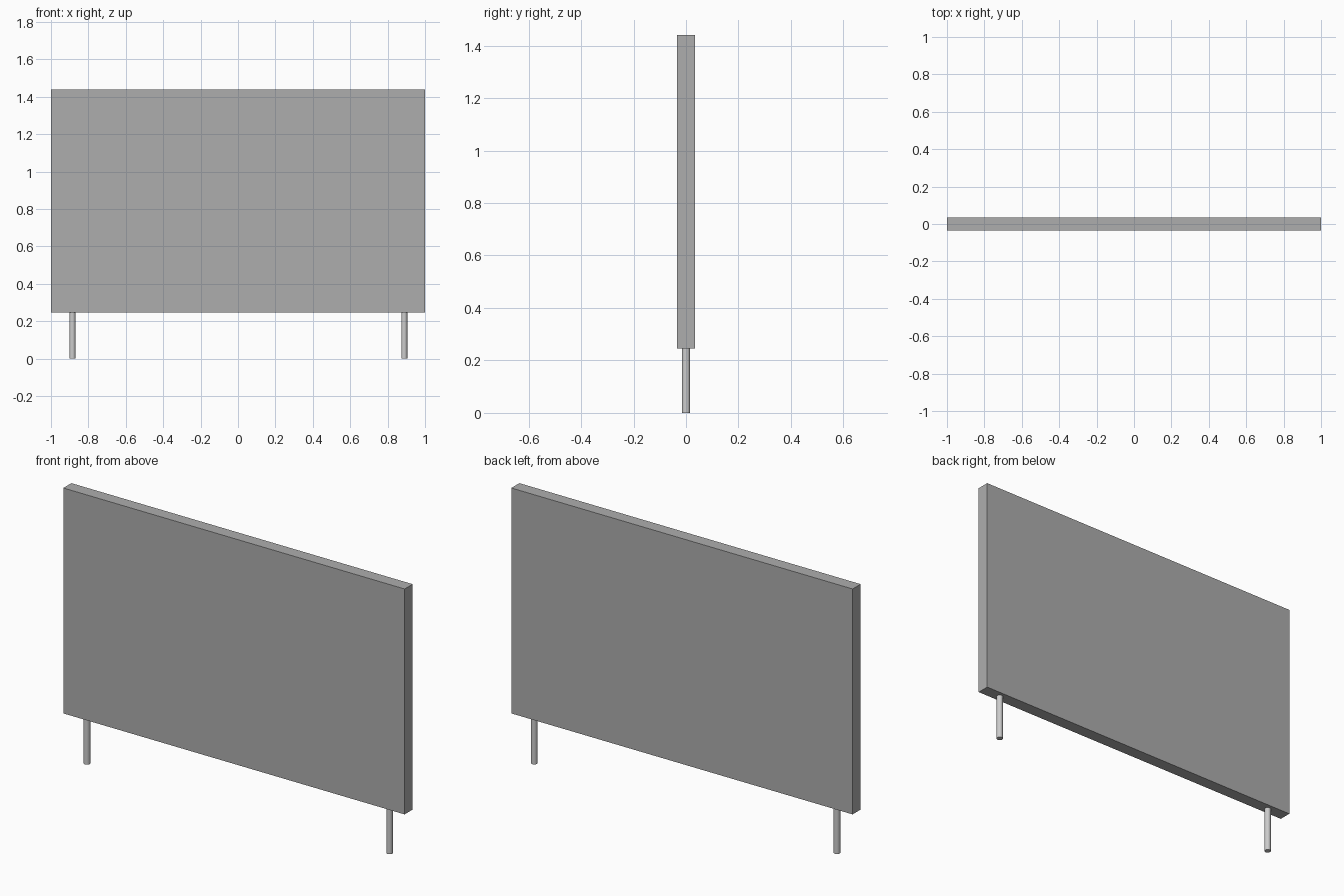
import bpy

if "Cube" in bpy.data.objects:
    bpy.data.objects.remove(bpy.data.objects["Cube"])

PANEL_BOTTOM, PANEL_TOP = 0.246, 1.440
THICKNESS = 0.067
LEG_X, LEG_SHIFT, LEG_RADIUS = 0.887, 0.002, 0.016

# Flat rectangular board in darker grey
bpy.ops.mesh.primitive_cube_add(size=1, location=(0, 0, (PANEL_BOTTOM + PANEL_TOP) / 2))
panel = bpy.context.object
panel.name = "panel"
panel.scale = (2.0, THICKNESS, PANEL_TOP - PANEL_BOTTOM)
bpy.ops.object.transform_apply(location=False, rotation=False, scale=True)
dark_grey = bpy.data.materials.new("dark_grey")
dark_grey.diffuse_color = (0.42, 0.42, 0.42, 1)
dark_grey.use_nodes = True
dark_grey.node_tree.nodes["Principled BSDF"].inputs["Base Color"].default_value = dark_grey.diffuse_color
panel.data.materials.append(dark_grey)

# Two round legs under the board
for side, name in ((-1, "left_leg"), (1, "right_leg")):
    bpy.ops.mesh.primitive_cylinder_add(
        vertices=24, radius=LEG_RADIUS, depth=PANEL_BOTTOM,
        location=(side * LEG_X + LEG_SHIFT, 0, PANEL_BOTTOM / 2))
    bpy.context.object.name = name
    bpy.ops.object.shade_smooth_by_angle()
